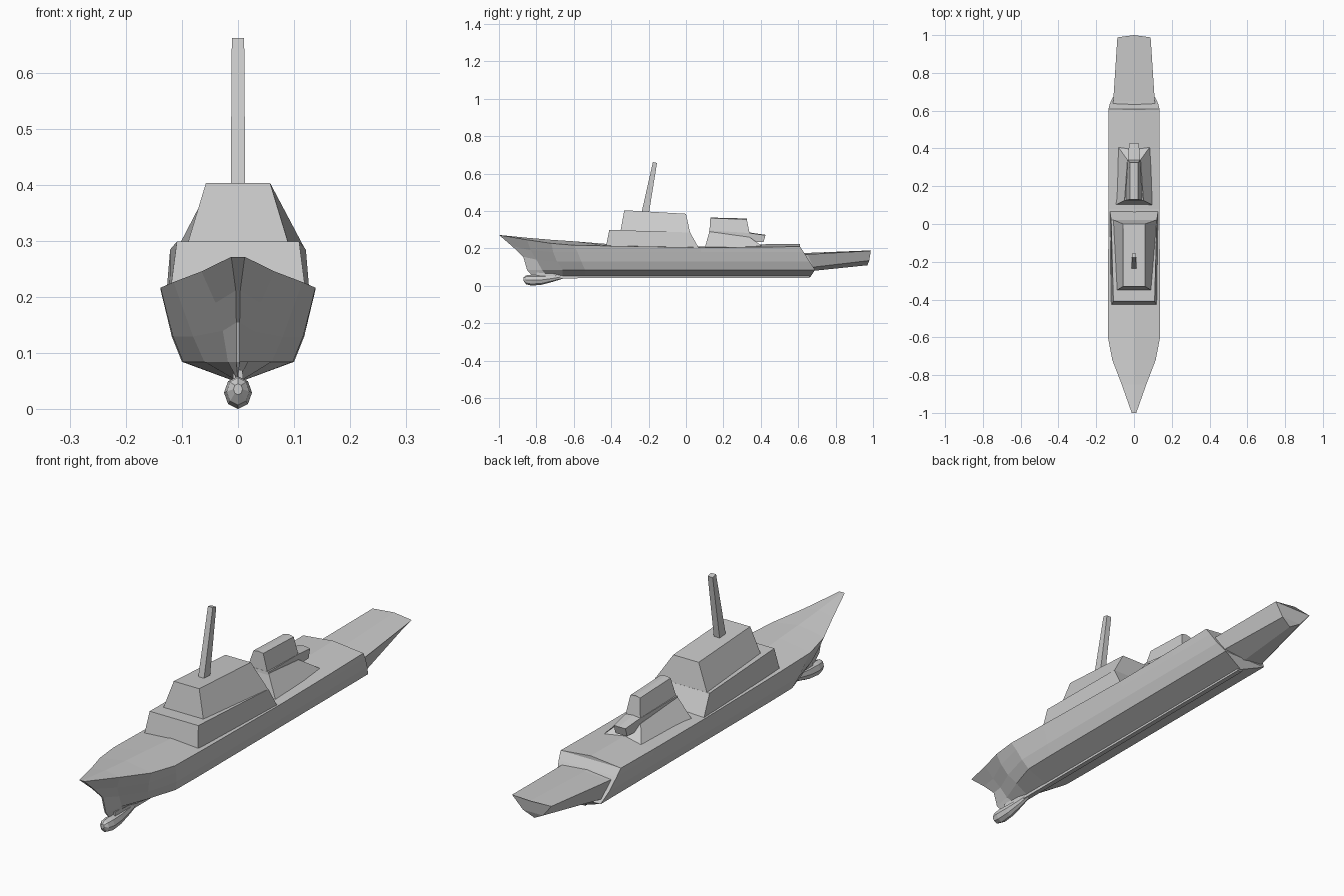
import bpy, bmesh, math

grey = bpy.data.materials.new("warship grey")
grey.diffuse_color = (0.6, 0.6, 0.6, 1)


def finish(name, bm):
    bmesh.ops.remove_doubles(bm, verts=bm.verts, dist=1e-5)
    bmesh.ops.recalc_face_normals(bm, faces=bm.faces)
    me = bpy.data.meshes.new(name)
    bm.to_mesh(me)
    bm.free()
    me.materials.append(grey)
    ob = bpy.data.objects.new(name, me)
    bpy.context.collection.objects.link(ob)
    return ob


def loft(name, halves):
    """Skin half cross-sections (top centre to bottom centre), mirrored in x."""
    bm = bmesh.new()
    n = len(halves[0])
    rings = []
    for h in halves:
        full = list(h) + [(-x, y, z) for x, y, z in reversed(h)]
        rings.append([bm.verts.new(p) for p in full])
    for a, b in zip(rings, rings[1:]):
        for i in range(2 * n):
            j = (i + 1) % (2 * n)
            bm.faces.new((a[i], a[j], b[j], b[i]))
    for r in (rings[0], rings[-1]):
        for i in range(n - 1):
            bm.faces.new((r[i], r[i + 1], r[2 * n - 2 - i], r[2 * n - 1 - i]))
    return finish(name, bm)


# Main hull: raked bow, flared sides, chine, raked aft break
loft("hull", [
    [(0, -1, .272), (.012, -1, .272), (.004, -.93, .212), (.003, -.87, .155), (.003, -.85, .085), (0, -.82, .05)],
    [(0, -.85, .257), (.065, -.85, .246), (.04, -.83, .19), (.027, -.80, .14), (.018, -.77, .085), (0, -.74, .05)],
    [(0, -.72, .246), (.115, -.72, .227), (.098, -.71, .18), (.08, -.69, .13), (.06, -.66, .085), (0, -.66, .048)],
    [(0, -.6, .238), (.138, -.6, .217), (.129, -.58, .18), (.116, -.56, .13), (.098, -.54, .085), (0, -.54, .048)],
    [(0, -.4, .222), (.138, -.4, .213), (.13, -.4, .18), (.118, -.4, .13), (.1, -.4, .085), (0, -.4, .048)],
    [(0, .08, .209), (.135, .08, .205), (.13, .08, .18), (.118, .08, .13), (.1, .08, .085), (0, .08, .048)],
    [(0, .4, .222), (.135, .4, .207), (.13, .4, .18), (.118, .4, .13), (.1, .4, .085), (0, .4, .048)],
    [(0, .61, .224), (.135, .61, .21), (.13, .63, .18), (.118, .66, .13), (.1, .69, .085), (0, .665, .048)],
])

# Low aft flight deck tapering to the transom
loft("flight_deck", [
    [(0, .58, .176), (.114, .58, .166), (.1, .58, .1), (0, .58, .075)],
    [(0, .65, .176), (.11, .65, .168), (.095, .68, .1), (0, .68, .08)],
    [(0, 1, .19), (.088, .988, .187), (.045, .98, .135), (0, .97, .11)],
])

# Keel strip
loft("keel", [
    [(0, -.8, .07), (.008, -.8, .07), (.01, -.8, .04), (0, -.8, .04)],
    [(0, .66, .055), (.01, .66, .055), (.01, .66, .043), (0, .66, .043)],
])

# Bow bulb: eight-sided sections, (y, centre z, half width, half height)
bulb = [(-.868, .036, .008, .01), (-.855, .032, .02, .024), (-.825, .03, .025, .029),
        (-.77, .032, .022, .026), (-.71, .04, .015, .018), (-.64, .052, .006, .008)]
loft("bow_bulb", [
    [(w * math.sin(math.pi * k / 4), y, c + h * math.cos(math.pi * k / 4)) for k in range(5)]
    for y, c, w, h in bulb])

# Forward superstructure: wide lower tier and bridge above it
loft("lower_superstructure", [
    [(0, -.41, .299), (.109, -.41, .299), (.122, -.43, .2), (0, -.43, .2)],
    [(0, .022, .285), (.121, .022, .285), (.128, .07, .2), (0, .07, .2)],
])
bridge = loft("bridge_block", [
    [(0, -.33, .404), (.057, -.33, .404), (.09, -.35, .295), (0, -.35, .295)],
    [(0, 0, .385), (.057, 0, .385), (.121, .022, .283), (0, .022, .283)],
])
for v in bridge.data.vertices:  # left flank sits slightly further in
    if v.co.x < -.1:
        v.co.x = -.11

# Raked mast
loft("mast", [
    [(0, -.238, .39), (.013, -.238, .39), (.013, -.198, .39), (0, -.198, .39)],
    [(0, -.177, .662), (.011, -.177, .662), (.011, -.155, .657), (0, -.155, .657)],
])

# Aft deckhouse: sloping base, overhanging ledge and hangar on top
loft("deckhouse_base", [
    [(0, .125, .29), (.05, .125, .29), (.1, .1, .2), (0, .1, .2)],
    [(0, .34, .26), (.035, .34, .26), (.085, .41, .21), (0, .41, .21)],
])
loft("deckhouse_ledge", [
    [(0, .125, .296), (.05, .125, .296), (.052, .12, .26), (0, .12, .26)],
    [(0, .34, .285), (.033, .34, .282), (.033, .34, .236), (0, .34, .236)],
    [(0, .43, .272), (.026, .425, .27), (.026, .415, .235), (0, .415, .235)],
])
loft("hangar", [
    [(0, .13, .365), (.022, .13, .362), (.048, .125, .28), (0, .125, .28)],
    [(0, .325, .36), (.022, .325, .355), (.033, .34, .28), (0, .34, .28)],
])
